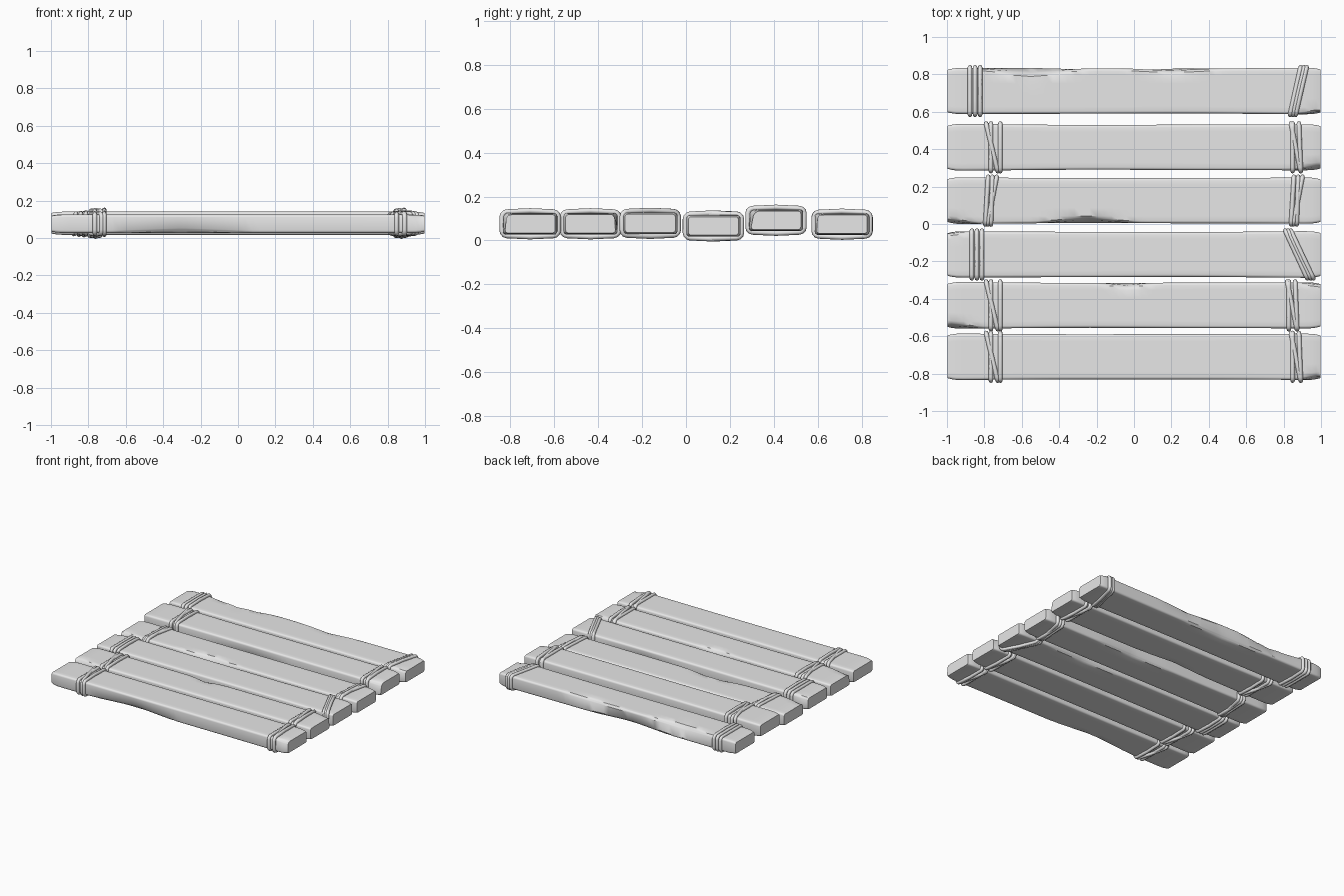
import bpy, bmesh, math, random
from mathutils import Vector

if "Cube" in bpy.data.objects:
    bpy.data.objects.remove(bpy.data.objects["Cube"])
random.seed(4)

grey = bpy.data.materials.new("plain_grey")
grey.use_nodes = True
grey.diffuse_color = (0.8, 0.8, 0.8, 1)
grey.node_tree.nodes["Principled BSDF"].inputs["Base Color"].default_value = (0.8, 0.8, 0.8, 1)

HALF_W, HALF_T, STEPS = 0.124, 0.049, 48


def rounded_section(hw, hz, r, segs=3, flats=()):
    """Closed y-z outline of a rounded rectangle, with extra points on top and bottom."""
    pts = []
    corners = [(1, 1, 0), (-1, 1, 90), (-1, -1, 180), (1, -1, 270)]
    for sy, sz, start in corners:
        for i in range(segs + 1):
            a = math.radians(start + 90 * i / segs)
            pts.append((sy * (hw - r) + r * math.cos(a), sz * (hz - r) + r * math.sin(a)))
        if start in (0, 180):
            pts += [(-sy * f, sz * hz) for f in flats]
    return pts


def finish(obj, angle):
    obj.data.materials.clear()
    obj.data.materials.append(grey)
    bpy.ops.object.select_all(action='DESELECT')
    obj.select_set(True)
    bpy.context.view_layer.objects.active = obj
    bpy.ops.object.shade_smooth_by_angle(angle=math.radians(angle))


def make_plank(name, y0, z0, chips):
    """Worn board: a rounded section lofted along x, with chips planed off its edges."""
    bm = bmesh.new()
    section = rounded_section(HALF_W, HALF_T, 0.014, flats=(-0.085, -0.04, 0.04, 0.085))
    phase = random.uniform(0, 6)
    xs = [-0.997, -0.99, -0.975]
    xs += [-0.95 + 1.9 * i / STEPS for i in range(STEPS + 1)]
    xs += [0.975, 0.99, 0.997]
    rings = []
    for x in xs:
        end = max(0, (abs(x) - 0.93) / 0.07)
        waist = 1 - 0.035 * math.cos(x * math.pi / 2) ** 2 + 0.008 * math.sin(5 * x + phase)
        ky = waist * (1 - 0.09 * end ** 2)
        kz = 1 - 0.16 * end ** 2
        ring = []
        for y, z in section:
            y, z = y * ky, z * kz
            for cx, sy, sz, width, depth in chips:
                fall = max(0, 1 - abs(x - cx) / width)
                limit = 0.8 * HALF_W + 0.6 * HALF_T - 0.010 - depth * fall
                over = 0.8 * sy * y + 0.6 * sz * z - limit
                if over > 0 and fall > 0:
                    y -= 0.8 * sy * over
                    z -= 0.6 * sz * over
            ring.append(bm.verts.new((x, y0 + y, z0 + z)))
        rings.append(ring)
    n = len(section)
    for a, b in zip(rings, rings[1:]):
        for i in range(n):
            bm.faces.new((a[i], a[(i + 1) % n], b[(i + 1) % n], b[i]))
    bm.faces.new(rings[0])
    bm.faces.new(rings[-1])
    bmesh.ops.recalc_face_normals(bm, faces=bm.faces)
    mesh = bpy.data.meshes.new(name)
    bm.to_mesh(mesh)
    bm.free()
    obj = bpy.data.objects.new(name, mesh)
    bpy.context.collection.objects.link(obj)
    finish(obj, 35)


def make_binding(name, y0, z0, strands):
    """Rope turns around a board; each turn slants from its front x to its back x."""
    curve = bpy.data.curves.new(name, 'CURVE')
    curve.dimensions = '3D'
    curve.bevel_depth = 0.012
    curve.bevel_resolution = 2
    outline = rounded_section(HALF_W + 0.004, HALF_T + 0.004, 0.022, flats=(-0.05, 0, 0.05))
    for k, (front, back) in enumerate(strands):
        spline = curve.splines.new('POLY')
        spline.points.add(len(outline) - 1)
        spline.use_cyclic_u = True
        for p, (y, z) in zip(spline.points, outline):
            t = 0.5 + 0.5 * y / HALF_W
            bulge = 0.003 * k * (1 - abs(y) / (HALF_W + 0.004))
            p.co = (front + (back - front) * t, y0 + y, z0 + z + math.copysign(bulge, z), 1)
    temp = bpy.data.objects.new(name + "_path", curve)
    bpy.context.collection.objects.link(temp)
    graph = bpy.context.evaluated_depsgraph_get()
    mesh = bpy.data.meshes.new_from_object(temp.evaluated_get(graph))
    bpy.data.objects.remove(temp)
    obj = bpy.data.objects.new(name, mesh)
    bpy.context.collection.objects.link(obj)
    finish(obj, 60)


# Rope styles as (front x, back x) relative to the binding's centre
straight = [(-0.027, -0.027), (0, 0), (0.027, 0.027)]
crossed = [(-0.015, -0.015), (0.02, -0.04), (0.035, 0.035)]
crossed_wide = [(-0.022, -0.022), (0.02, -0.03), (0.022, 0.012)]
lean_back = [(-0.045, 0.01), (-0.03, 0.028), (-0.015, 0.042)]
lean_front = [(a + 0.03, b - 0.03) for b, a in lean_back]
fanned = [(-0.03, -0.015), (-0.018, 0.03), (0.0, 0.008)]

# Boards from front to back: y, z, (style, x) on each end, chips (x, y side, z side, width, depth)
boards = [
    (-0.71, 0.076, (crossed, -0.75), (crossed_wide, 0.87),
     [(-0.3, -1, -1, 0.35, 0.022), (0.98, -1, 1, 0.08, 0.02)]),
    (-0.435, 0.076, (crossed, -0.75), (crossed_wide, 0.85),
     [(-0.04, 1, 1, 0.14, 0.018), (-0.98, -1, 1, 0.15, 0.02), (0.99, 1, 1, 0.1, 0.015)]),
    (-0.163, 0.078, (straight, -0.84), (lean_front, 0.885),
     [(0.4, 1, -1, 0.3, 0.018), (-0.98, 1, 1, 0.08, 0.012)]),
    (0.125, 0.066, (fanned, -0.765), (fanned, 0.87),
     [(-0.25, -1, 1, 0.26, 0.024), (-0.98, -1, 1, 0.12, 0.018), (0.2, 1, -1, 0.3, 0.018)]),
    (0.41, 0.092, (crossed, -0.75), (crossed_wide, 0.87),
     [(0.99, -1, 1, 0.12, 0.024), (-0.1, -1, -1, 0.3, 0.015)]),
    (0.711, 0.074, (straight, -0.85), (lean_back, 0.88),
     [(-0.55, 1, 1, 0.3, 0.03), (0.2, 1, 1, 0.25, 0.016), (-0.1, 1, -1, 0.35, 0.02),
      (0.98, -1, 1, 0.07, 0.015)]),
]

for i, (y, z, right_end, left_end, chips) in enumerate(boards, 1):
    make_plank(f"plank_{i}", y, z, chips)
    for side, (style, x) in (("right", right_end), ("left", left_end)):
        make_binding(f"rope_{side}_{i}", y, z, [(x + a, x + b) for a, b in style])
